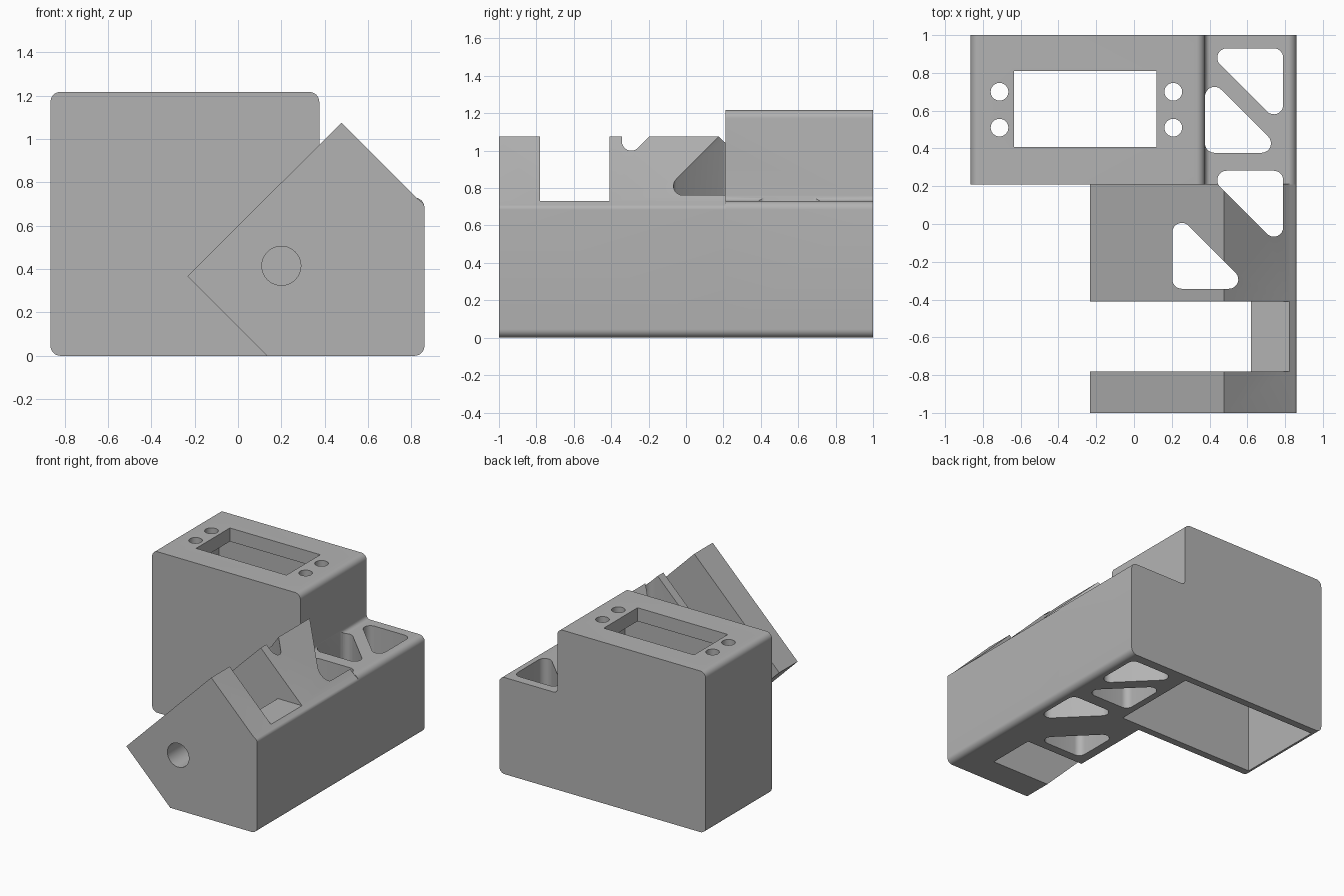
import bpy, bmesh, math
from mathutils import Vector

cube = bpy.data.objects.get("Cube")
if cube:
    bpy.data.objects.remove(cube, do_unlink=True)

grey = bpy.data.materials.new("plain grey")
grey.use_nodes = True
COLOUR = (0.45, 0.45, 0.45, 1)
grey.diffuse_color = COLOUR
grey.node_tree.nodes["Principled BSDF"].inputs["Base Color"].default_value = COLOUR


def rounded(corners, steps=8):
    """Outline from (u, v, radius) corners, each replaced by a tangent arc."""
    out = []
    n = len(corners)
    for i, (u, v, r) in enumerate(corners):
        p = Vector((u, v))
        if r == 0:
            out.append(p)
            continue
        a = (Vector(corners[i - 1][:2]) - p).normalized()
        b = (Vector(corners[(i + 1) % n][:2]) - p).normalized()
        half = a.angle(b) / 2
        centre = p + (a + b).normalized() * r / math.sin(half)
        reach = r / math.tan(half)
        start, end = p + a * reach - centre, p + b * reach - centre
        sweep = start.angle(end)
        for k in range(steps + 1):
            t = k / steps
            out.append(centre + (start * math.sin((1 - t) * sweep)
                                 + end * math.sin(t * sweep)) / math.sin(sweep))
    return out


def prism(name, outline, axis, low, high):
    """Extrude an outline along y (outline in x, z) or z (outline in x, y)."""
    bm = bmesh.new()
    place = (lambda p: (p.x, low, p.y)) if axis == "y" else (lambda p: (p.x, p.y, low))
    face = bm.faces.new([bm.verts.new(place(p)) for p in outline])
    grown = bmesh.ops.extrude_face_region(bm, geom=[face])["geom"]
    shift = Vector((0, high - low, 0)) if axis == "y" else Vector((0, 0, high - low))
    bmesh.ops.translate(bm, vec=shift, verts=[g for g in grown if isinstance(g, bmesh.types.BMVert)])
    bmesh.ops.recalc_face_normals(bm, faces=bm.faces)
    mesh = bpy.data.meshes.new(name)
    bm.to_mesh(mesh)
    bm.free()
    mesh.materials.append(grey)
    obj = bpy.data.objects.new(name, mesh)
    bpy.context.collection.objects.link(obj)
    return obj


def combine(target, tool, operation):
    mod = target.modifiers.new("combine", "BOOLEAN")
    mod.operation, mod.solver, mod.object = operation, "EXACT", tool
    bpy.context.view_layer.objects.active = target
    bpy.ops.object.modifier_apply(modifier=mod.name)
    bpy.data.objects.remove(tool, do_unlink=True)


def box(name, x0, x1, y0, y1, z0, z1):
    return prism(name, [Vector(p) for p in ((x0, y0), (x1, y0), (x1, y1), (x0, y1))], "z", z0, z1)


def circle(u, v, r, n):
    return [Vector((u + r * math.cos(math.tau * k / n), v + r * math.sin(math.tau * k / n)))
            for k in range(n)]


# Housing with a lower shelf on one side
R = 0.045
body = prism("bracket_body", rounded([
    (-0.865, 0, R), (0.86, 0, R), (0.86, 0.73, R),
    (0.375, 0.73, 0.03), (0.375, 1.217, R), (-0.865, 1.217, R)]), "y", 0.21, 1)

# Tilted mounting block running forward
block = prism("tilted_block", rounded([
    (-0.233, 0.367, 0), (0.134, 0, 0), (0.86, 0, R), (0.86, 0.73, R),
    (0.822, 0.73, 0), (0.477, 1.075, 0)][:3] + [
    (0.86, 0.70, 0.03), (0.822, 0.73, 0), (0.477, 1.075, 0)]), "y", -1, 0.211)

# Slot between the two cheeks, leaving a side wall of shelf height
combine(block, box("slot", -0.5, 0.62, -0.78, -0.41, -0.1, 1.3), "DIFFERENCE")
combine(block, box("slot_top", 0.5, 1, -0.78, -0.41, 0.73, 1.3), "DIFFERENCE")
combine(body, block, "UNION")

# Shaft hole in the front cheek
combine(body, prism("shaft_hole", circle(0.2, 0.415, 0.09, 40), "y", -1.1, -0.7), "DIFFERENCE")

# Hollow of the housing, its top window and the screw holes
combine(body, box("cavity", -0.82, 0.325, 0.265, 0.945, -0.1, 1.115), "DIFFERENCE")
combine(body, box("window", -0.635, 0.12, 0.407, 0.81, 1, 1.4), "DIFFERENCE")
for x in (-0.712, 0.208):
    for y in (0.51, 0.70):
        combine(body, prism("screw_hole", circle(x, y, 0.047, 24), "z", 1, 1.4), "DIFFERENCE")

# Rounded triangular lightening holes: right-angle corner and leg direction
LEG = 0.42
for x, y, s in ((0.79, 0.93, -1), (0.376, 0.377, 1), (0.79, 0.282, -1), (0.203, -0.343, 1)):
    tri = rounded([(x, y, 0.05), (x + s * LEG, y, 0.05), (x, y + s * LEG, 0.05)])
    combine(body, prism("lightening_hole", tri, "z", -0.1, 1.16), "DIFFERENCE")

bpy.ops.object.select_all(action="DESELECT")
body.select_set(True)
bpy.context.view_layer.objects.active = body
bpy.ops.object.shade_smooth_by_angle(angle=math.radians(30))
